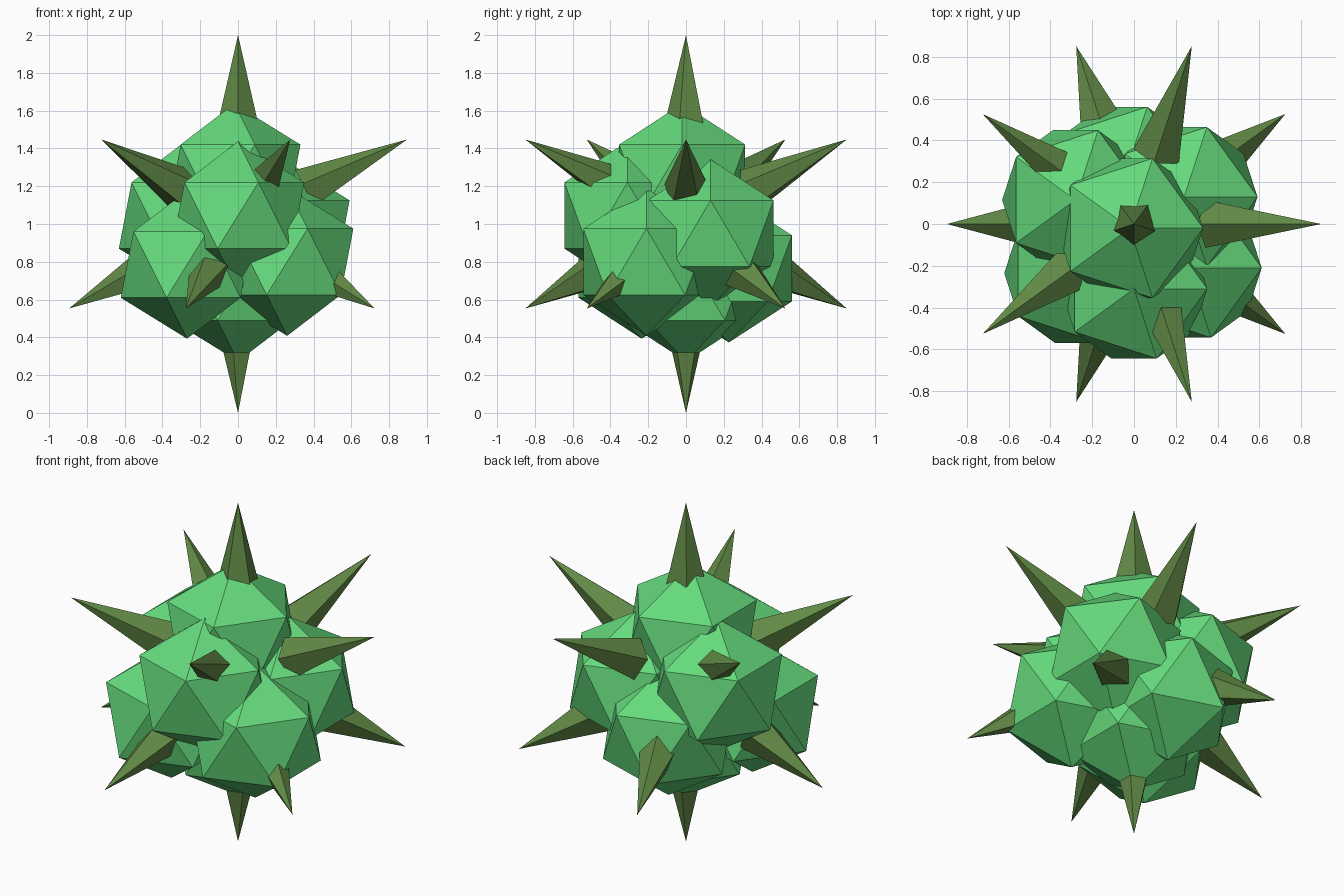
import bpy
from math import cos, sin, radians, sqrt
from mathutils import Vector

if "Cube" in bpy.data.objects:
    bpy.data.objects.remove(bpy.data.objects["Cube"])


def material(name, color):
    m = bpy.data.materials.new(name)
    m.diffuse_color = color
    m.use_nodes = True
    m.node_tree.nodes["Principled BSDF"].inputs["Base Color"].default_value = m.diffuse_color
    return m


green = material("leaf_green", (0.13, 0.70, 0.20, 1))
olive = material("spike_olive", (0.12, 0.25, 0.06, 1))
CENTRE = Vector((0, 0, 1))

# Body: overlapping icosahedra, one per lobe
lobes = [
    (-0.02, -0.02, 1.245),   # top
    (0.0, -0.31, 1.045),     # front
    (-0.27, -0.235, 0.785),  # front left, low
    (0.26, -0.21, 0.80),     # front right, low
    (0.24, 0.13, 0.95),      # right
    (-0.28, 0.115, 1.045),   # left
    (-0.045, 0.227, 0.765),  # back
    (0.0, 0.0, 0.665),       # bottom
]
for i, loc in enumerate(lobes):
    bpy.ops.mesh.primitive_ico_sphere_add(subdivisions=1, radius=0.392, location=loc)
    ob = bpy.context.object
    ob.name = f"body_lobe_{i + 1}"
    ob.data.materials.append(green)


# Spikes: five-sided cones with their tips on a unit icosahedron
def spike(name, d, length, radius=0.12):
    bpy.ops.mesh.primitive_cone_add(vertices=5, radius1=radius, radius2=0, depth=length)
    ob = bpy.context.object
    ob.name = name
    ob.rotation_euler = (d + Vector((1e-4, 0, 0))).to_track_quat('Z', 'Y').to_euler()
    ob.location = CENTRE + d * (1 - length / 2)
    ob.data.materials.append(olive)


spike("top_spike", Vector((0, 0, 1)), 0.5)
spike("bottom_spike", Vector((0, 0, -1)), 0.5)
h, r = 1 / sqrt(5), 2 / sqrt(5)
for k in range(5):
    a, b = radians(72 * k), radians(72 * k + 36)
    spike(f"upper_spike_{k + 1}", Vector((r * cos(a), r * sin(a), h)), 0.6)
    spike(f"lower_spike_{k + 1}", Vector((r * cos(b), r * sin(b), -h)), 0.5)
